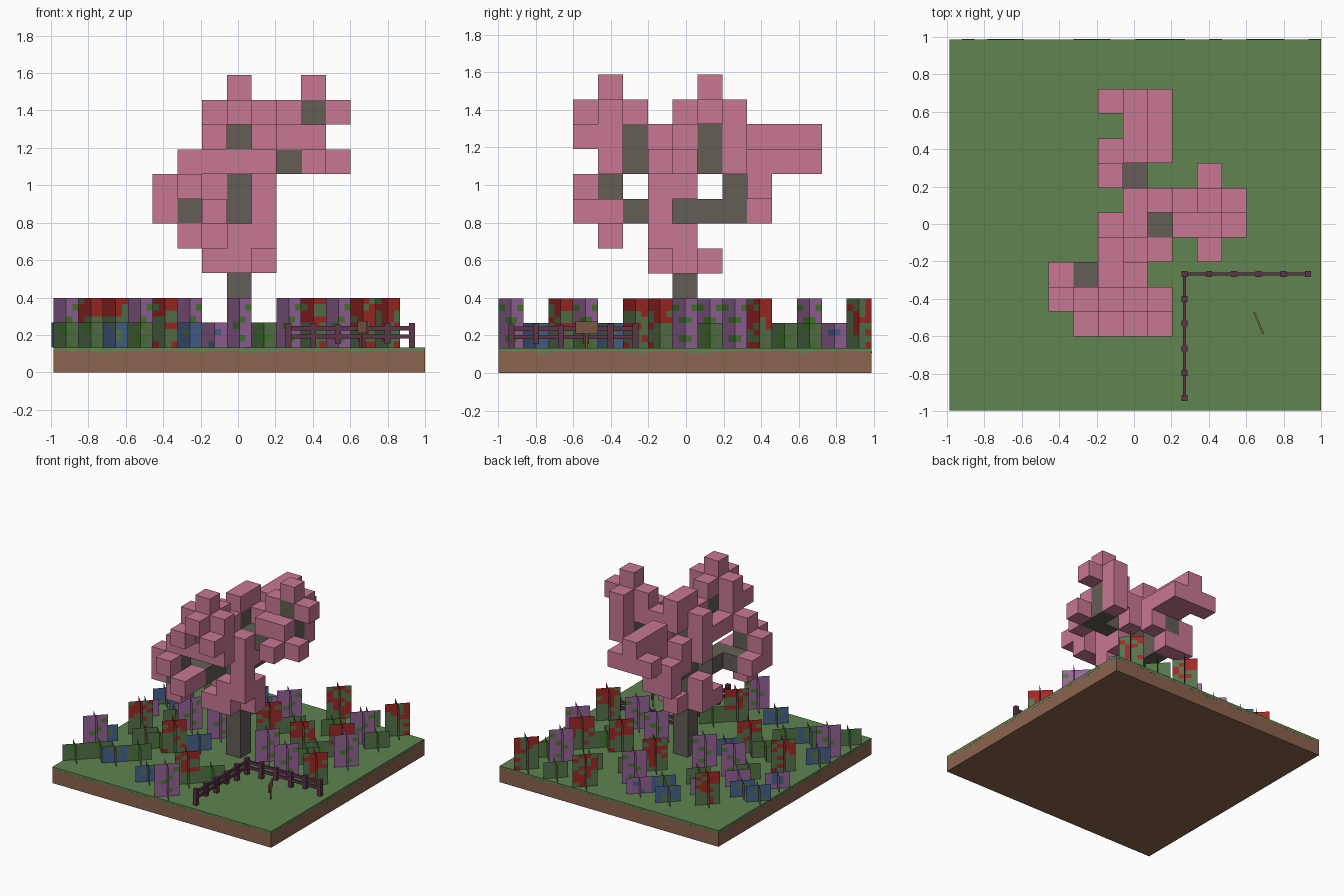
import bpy, bmesh, math, random
from mathutils import Matrix, Vector

if "Cube" in bpy.data.objects:
    bpy.data.objects.remove(bpy.data.objects["Cube"])

random.seed(4)
U = 0.1323            # block size
CX, CY, TOP = 0.007, -0.005, 0.133


def mat(name, r, g, b):
    m = bpy.data.materials.new(name)
    m.diffuse_color = (r, g, b, 1)
    m.use_nodes = True
    m.node_tree.nodes["Principled BSDF"].inputs["Base Color"].default_value = m.diffuse_color
    return m


PINK = mat("blossom pink", .58, .185, .295)
BARK = mat("bark grey", .125, .11, .092)
GRASS = mat("grass green", .115, .23, .08)
DIRT = mat("dirt brown", .26, .125, .075)
LILAC = mat("lilac", .31, .13, .32)
RED = mat("rose red", .36, .022, .018)
DULL = mat("dull leaf green", .095, .175, .07)
LEAF = mat("bright leaf green", .06, .2, .026)
BLUE = mat("flower blue", .065, .13, .27)
MAROON = mat("fence maroon", .11, .035, .065)


def finish(name, bm, mats):
    me = bpy.data.meshes.new(name)
    bm.to_mesh(me)
    bm.free()
    for m in mats:
        me.materials.append(m)
    ob = bpy.data.objects.new(name, me)
    bpy.context.collection.objects.link(ob)
    return ob


def add_box(bm, lo, hi):
    c = [(a + b) / 2 for a, b in zip(lo, hi)]
    s = [b - a for a, b in zip(lo, hi)]
    return bmesh.ops.create_cube(bm, size=1, matrix=Matrix.Translation(c) @ Matrix.Diagonal((*s, 1)))


def box(name, lo, hi, m):
    bm = bmesh.new()
    add_box(bm, lo, hi)
    return finish(name, bm, [m])


# Ground slab: dirt below, grass cap with a ragged skirt
h = 7.5 * U
box("dirt_slab", (CX - h, CY - h, 0), (CX + h, CY + h, .117), DIRT)
box("grass_cap", (CX - h, CY - h, .117), (CX + h, CY + h, TOP), GRASS)
bm = bmesh.new()
for n in range(30):
    a = -h + n * U / 2
    d = random.choice((.0, .005, .01))
    for s in (-1, 1):
        if d:
            y, x = CY + s * h, CX + s * h
            add_box(bm, (CX + a, y - .001, .117 - d), (CX + a + U / 2, y + .001, .117))
            add_box(bm, (x - .001, CY + a, .117 - d), (x + .001, CY + a + U / 2, .117))
finish("grass_skirt", bm, [GRASS])

# Tree blocks as (column, row, layer)
trunk = {(0, 0, k) for k in range(9)}
back_branch = {(0, 1, 5), (0, 2, 5), (0, 2, 6), (0, 3, 6)}
right_branch = {(1, 0, 7), (2, 0, 7), (3, 0, 7), (3, 1, 7), (3, 1, 8), (3, 1, 9)}
front_branch = {(0, -1, 7), (0, -2, 7), (0, -2, 8), (0, -3, 8), (0, -3, 9)}
left_branch = {(-1, -1, 5), (-1, -2, 5), (-2, -2, 5), (-2, -3, 5), (-2, -3, 6)}

collar_blossom = {(-1, 0, 3), (1, 0, 3), (0, -1, 3), (0, 1, 3), (-1, -1, 3), (0, -1, 4),
                  (1, -1, 4), (1, 0, 4), (-1, 0, 4), (1, -1, 5),
                  (1, -1, 6), (1, 0, 6), (-1, 0, 6), (-1, 0, 7)}
crown_blossom = {(0, 0, 9), (0, 1, 9), (0, 1, 10), (0, 1, 8), (-1, 0, 8), (1, 1, 7), (1, 1, 8),
                 (0, -1, 8), (1, -1, 7), (-1, -1, 7)} - {(0, 1, 10)}
back_blossom = {(0, 3, 5), (-1, 3, 5), (-1, 2, 6), (1, 3, 6), (-1, 3, 6), (0, 3, 7), (1, 3, 7),
                (0, 4, 7), (1, 4, 7), (-1, 5, 7), (0, 5, 7), (1, 5, 7),
                (0, 3, 8), (0, 4, 8), (0, 5, 8), (-1, 2, 7)}
right_blossom = {(4, 0, 7), (3, -1, 7), (3, 0, 8), (2, 0, 8), (2, 1, 8), (3, 2, 8), (4, 1, 9),
                 (2, 1, 9), (3, 2, 9), (3, 1, 10), (3, 2, 7)}
front_blossom = {(1, -3, 7), (1, -3, 8), (1, -4, 8), (-1, -3, 8), (-1, -3, 7), (0, -3, 7),
                 (0, -4, 9), (1, -3, 9), (-1, -3, 9), (0, -2, 9), (0, -3, 10),
                 (-1, -2, 7), (-1, -4, 8)}
left_blossom = {(-3, -3, 5), (-3, -3, 6), (-3, -2, 5), (-2, -4, 6), (-2, -3, 4), (-2, -3, 7),
                (-1, -4, 5), (-1, -3, 5)}

parts = [("trunk", trunk, BARK), ("back_branch", back_branch, BARK),
         ("right_branch", right_branch, BARK), ("front_branch", front_branch, BARK),
         ("left_branch", left_branch, BARK), ("collar_blossom", collar_blossom, PINK),
         ("crown_blossom", crown_blossom, PINK), ("back_blossom", back_blossom, PINK),
         ("right_blossom", right_blossom, PINK), ("front_blossom", front_blossom, PINK),
         ("left_blossom", left_blossom, PINK)]
filled = set().union(*(p[1] for p in parts))
done = set()
for name, cells, m in parts:
    bm = bmesh.new()
    for cell in sorted(cells - done):
        c = Vector((CX + cell[0] * U, CY + cell[1] * U, TOP + (cell[2] + .5) * U))
        for axis in range(3):
            for s in (-1, 1):
                nb = list(cell)
                nb[axis] += s
                if tuple(nb) in filled:
                    continue            # hidden between blocks
                n = Vector([s if a == axis else 0 for a in range(3)])
                t = Vector([1 if a == (axis + 1) % 3 else 0 for a in range(3)])
                b = n.cross(t)
                bm.faces.new([bm.verts.new(c + (n + t * p + b * q) * U / 2)
                              for p, q in ((-1, -1), (1, -1), (1, 1), (-1, 1))])
    done |= cells
    bmesh.ops.remove_doubles(bm, verts=bm.verts, dist=.0005)
    finish(name, bm, [m])


# Plants: two crossed diagonal cards with patches of colour
def lilac(c, r):
    return 1 if (c, r) in ((2, 1), (1, 3), (2, 4), (3, 6)) else 0


def rose(c, r):
    return int(random.random() < (.25 if r > 4 else .85 if r < 3 else .55))


def low(c, r):
    return int(c in (1, 2) and random.random() < .45)


def plants(name, places, rows, rule, mats):
    bm = bmesh.new()
    z = U / 4
    for i, j in places:
        x0, y0 = CX + i * U, CY + j * U
        if i == -7 and j == 3:
            x0 -= .013
        for s in (-1, 1):
            for c in range(4):
                for r in range(rows):
                    vs = []
                    for dc, dr in ((0, 0), (1, 0), (1, 1), (0, 1)):
                        d = (c + dc - 2) * U / 4
                        vs.append(bm.verts.new((x0 + d, y0 + s * d, TOP + (r + dr) * z)))
                    bm.faces.new(vs).material_index = rule(c, r)
    finish(name, bm, mats)


plants("lilac_bushes", [(-7, -4), (0, -7), (2, 0), (4, -1), (0, 5), (5, 5), (-2, 1), (-4, 1),
                        (6, 2)], 8, lilac, [LILAC, LEAF])
plants("rose_bushes", [(-6, -1), (-3, -2), (0, -5), (6, -1), (5, 3), (6, 7), (2, 7), (0, 3),
                       (-5, 5), (3, 2)], 8, rose, [RED, DULL])
plants("blue_flowers", [(-5, -5), (-2, -6), (-2, -1), (-7, 3), (-6, 3), (-2, 5), (-3, 6),
                        (-7, -3)], 4, low, [BLUE, DULL])
plants("violet_flowers", [(-5, 2), (-7, 1), (-1, 6), (-4, 4)], 4, low, [LILAC, BLUE])
plants("low_leaves", [(-7, -6), (-6, -5), (-4, -2), (-5, 1), (4, 1), (4, 2), (6, 5), (1, -4),
                      (-4, -4), (-5, -2), (3, 5), (4, 7), (1, 4), (-3, 3)], 4, low, [DULL, LEAF])

# Fence: two runs meeting at a corner
FX, FY = .27, -.268
bm = bmesh.new()
w = .016
for n in range(6):
    d = n * U
    for x, y in {(FX + d, FY), (FX, FY - d)}:
        e = .265 if n in (0, 1, 4, 5) else .255
        add_box(bm, (x - w, y - w, TOP if n in (0, 1, 3, 5) else .155), (x + w, y + w, e))
finish("fence_posts", bm, [MAROON])
bm = bmesh.new()
for a, b in ((.18, .203), (.223, .247)):
    add_box(bm, (FX, FY - .008, a), (FX + 5 * U, FY + .008, b))
    add_box(bm, (FX - .008, FY - 5 * U, a), (FX + .008, FY, b))
finish("fence_rails", bm, [MAROON])

# Small turned signboard on a post
for name, lo, hi in (("sign_board", (-.064, -.005, .21), (.064, .005, .275)),
                     ("sign_post", (-.006, -.005, TOP), (.006, .005, .21))):
    ob = box(name, lo, hi, DIRT)
    ob.location = (.667, -.53, 0)
    ob.rotation_euler = (0, 0, math.atan2(-.12, .05))
